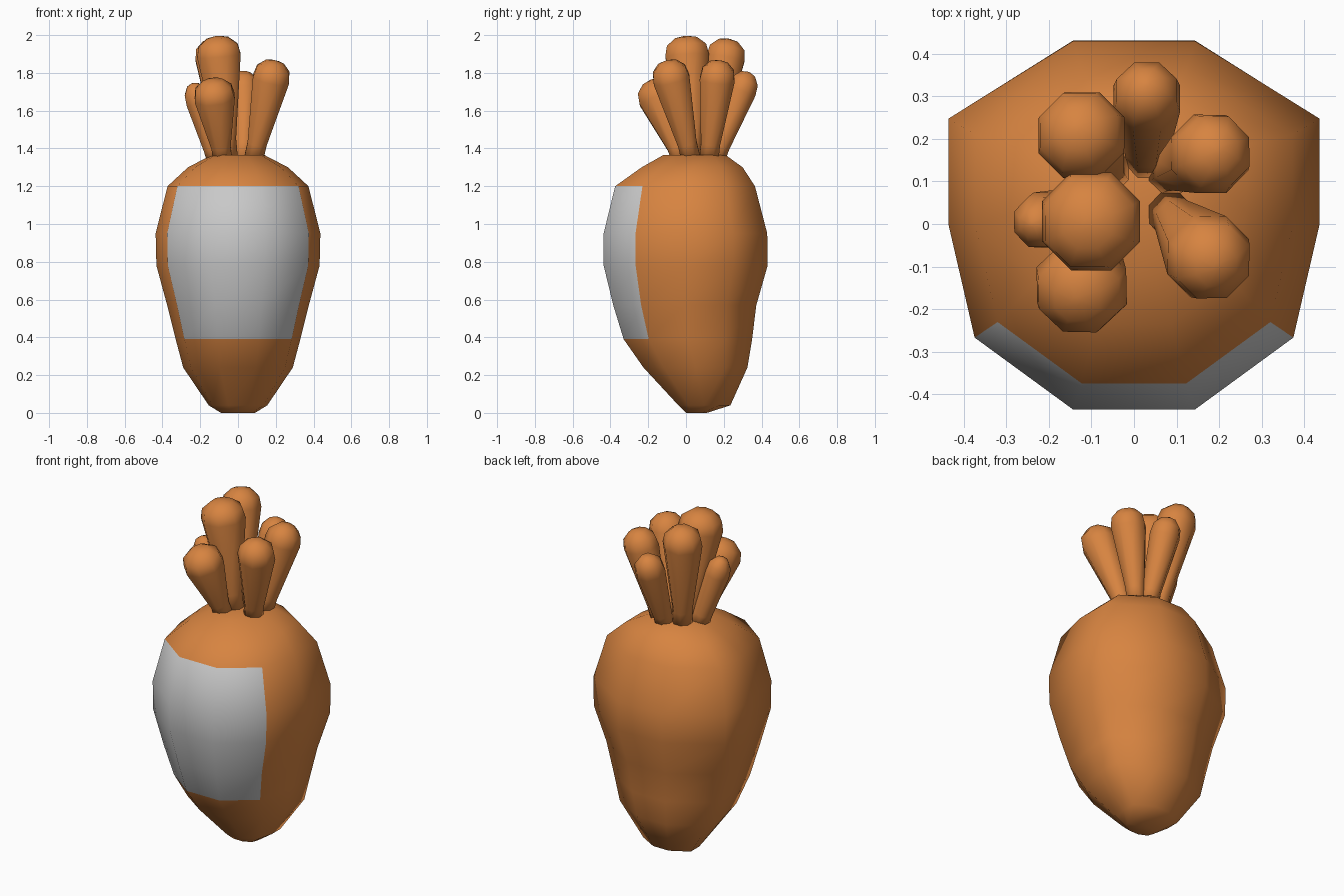
import bpy, bmesh, math
from mathutils import Vector

if "Cube" in bpy.data.objects:
    bpy.data.objects.remove(bpy.data.objects["Cube"])


def make_material(name, rgb):
    m = bpy.data.materials.new(name)
    m.diffuse_color = (*rgb, 1)
    m.use_nodes = True
    m.node_tree.nodes["Principled BSDF"].inputs["Base Color"].default_value = m.diffuse_color
    return m


orange = make_material("carrot orange", (0.68, 0.23, 0.052))
grey = make_material("label grey", (0.58, 0.58, 0.58))


def loft(name, rings, mats):
    """Skin a list of closed rings, cap both ends and shade smooth."""
    bm = bmesh.new()
    loops = [[bm.verts.new(p) for p in ring] for ring in rings]
    for a, b in zip(loops, loops[1:]):
        n = len(a)
        for i in range(n):
            j = (i + 1) % n
            bm.faces.new((a[i], a[j], b[j], b[i]))
    bm.faces.new(loops[0][::-1])
    bm.faces.new(loops[-1])
    bmesh.ops.recalc_face_normals(bm, faces=bm.faces[:])
    for f in bm.faces:
        f.smooth = True
    me = bpy.data.meshes.new(name)
    bm.to_mesh(me)
    bm.free()
    for m in mats:
        me.materials.append(m)
    ob = bpy.data.objects.new(name, me)
    bpy.context.collection.objects.link(ob)
    return ob


# Body: ten-sided cross-section, scaled per height (z, half width, front y, back y)
half = [(0.33, -1.0), (0.86, -0.61), (1.0, 0.0), (1.0, 0.58), (0.33, 1.0)]
section = half + [(-x, y) for x, y in reversed(half)]
levels = [
    (0.0, 0.09, 0.0, 0.11), (0.04, 0.155, -0.04, 0.235),
    (0.24, 0.29, -0.225, 0.325), (0.39, 0.33, -0.33, 0.35),
    (0.57, 0.375, -0.385, 0.372), (0.78, 0.432, -0.436, 0.432),
    (0.95, 0.436, -0.436, 0.43), (1.2, 0.373, -0.375, 0.365),
    (1.3, 0.265, -0.235, 0.30), (1.365, 0.14, -0.12, 0.21),
]
rings = []
for z, w, yf, yb in levels:
    yc, d = (yf + yb) / 2, (yb - yf) / 2
    rings.append([(x * w, yc + y * d, z) for x, y in section])
body = loft("root_body", rings, [orange, grey])

# Label: the three front columns of the middle bands
for f in body.data.polygons:
    if 0.4 < f.center.z < 1.2 and f.normal.y < -0.4:
        f.material_index = 1

# Stalks: base xy, widest-point xy, top height, radius
stalks = [
    ((0.03, 0.15), (0.03, 0.33), 1.81, 0.085),
    ((-0.06, 0.12), (-0.135, 0.225), 1.985, 0.11),
    ((0.08, 0.12), (0.20, 0.175), 1.87, 0.10),
    ((0.08, 0.03), (0.195, -0.10), 1.87, 0.105),
    ((-0.08, -0.02), (-0.135, -0.18), 1.77, 0.115),
    ((-0.05, 0.04), (-0.11, 0.0), 2.0, 0.125),
    ((-0.11, 0.04), (-0.24, 0.0), 1.75, 0.07),
]
SIDES = 8
for k, (b, t, top, r) in enumerate(stalks):
    base = Vector((*b, 1.33))
    tip = Vector((*t, top - 0.01))
    axis = tip - base
    length = axis.length
    q = Vector((0, 0, 1)).rotation_difference(axis)
    profile = [(0, 0.055), (0.18 * length, 0.055), (length - 0.10, r),
               (length - 0.045, r * 0.9), (length - 0.005, r * 0.5),
               (length + 0.005, r * 0.1)]
    rings = []
    for h, rad in profile:
        rings.append([base + q @ Vector((rad * math.cos(a), rad * math.sin(a), h))
                      for a in (2 * math.pi * (i + 0.5) / SIDES for i in range(SIDES))])
    loft(f"stalk_{k + 1}", rings, [orange])
